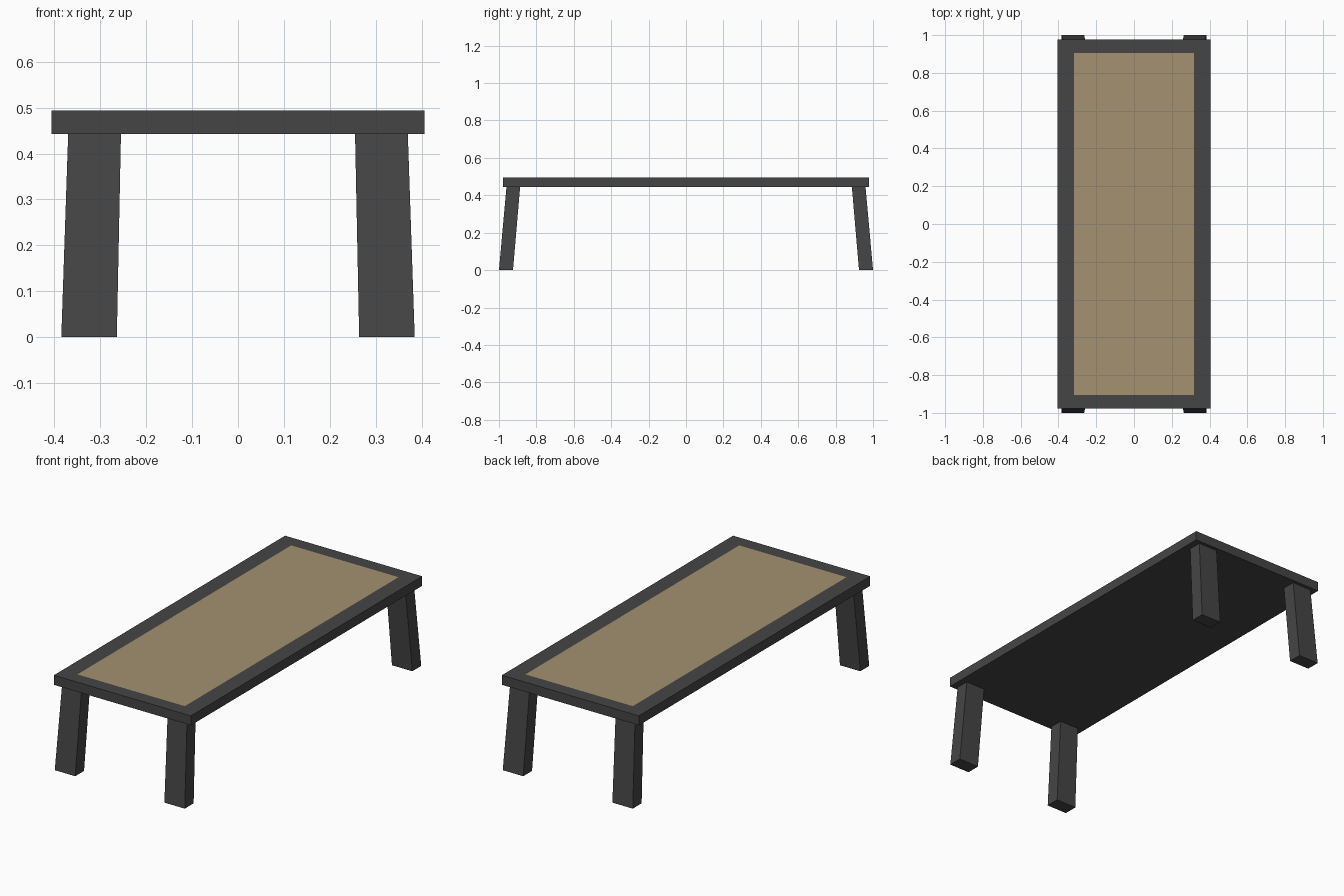
import bpy
import bmesh
from mathutils import Vector

if "Cube" in bpy.data.objects:
    bpy.data.objects.remove(bpy.data.objects["Cube"])


def material(name, rgb):
    mat = bpy.data.materials.new(name)
    mat.diffuse_color = (*rgb, 1.0)
    mat.use_nodes = True
    mat.node_tree.nodes["Principled BSDF"].inputs["Base Color"].default_value = mat.diffuse_color
    return mat


def add_object(name, bm, mats):
    bmesh.ops.recalc_face_normals(bm, faces=bm.faces)
    mesh = bpy.data.meshes.new(name)
    bm.to_mesh(mesh)
    bm.free()
    for m in mats:
        mesh.materials.append(m)
    obj = bpy.data.objects.new(name, mesh)
    bpy.context.collection.objects.link(obj)
    return obj


dark = material("dark_frame", (0.06, 0.06, 0.06))
tan = material("tan_panel", (0.37, 0.284, 0.165))

TOP_Z, UNDER_Z = 0.494, 0.443
HALF_X, HALF_Y = 0.406, 0.978
PANEL_X, PANEL_Y = 0.318, 0.904

# Tabletop: slab with a flush tan panel inset in its upper face
bm = bmesh.new()
bmesh.ops.create_cube(bm, size=1)
bmesh.ops.scale(bm, vec=(2 * HALF_X, 2 * HALF_Y, TOP_Z - UNDER_Z), verts=bm.verts)
bmesh.ops.translate(bm, vec=(0, 0, (TOP_Z + UNDER_Z) / 2), verts=bm.verts)
panel = max(bm.faces, key=lambda f: f.calc_center_median().z)
bmesh.ops.inset_region(bm, faces=[panel], thickness=0.05)
for v in panel.verts:
    v.co.x = PANEL_X if v.co.x > 0 else -PANEL_X
    v.co.y = PANEL_Y if v.co.y > 0 else -PANEL_Y
panel.material_index = 1
add_object("tabletop", bm, [dark, tan])

# Legs: splayed blocks, each lofted from a foot rectangle to a top rectangle
# (inner x, outer x, inner y, outer y, z)
FOOT = (0.264, 0.385, 0.925, 1.0, 0.0)
HEAD = (0.255, 0.370, 0.887, 0.960, UNDER_Z)


def leg(name, sx, sy):
    bm = bmesh.new()
    rings = []
    for x0, x1, y0, y1, z in (FOOT, HEAD):
        corners = ((x0, y0), (x1, y0), (x1, y1), (x0, y1))
        rings.append([bm.verts.new(Vector((sx * x, sy * y, z))) for x, y in corners])
    low, high = rings
    bm.faces.new(low)
    bm.faces.new(high)
    for i in range(4):
        j = (i + 1) % 4
        bm.faces.new((low[i], low[j], high[j], high[i]))
    add_object(name, bm, [dark])


for side, sx in (("left", -1), ("right", 1)):
    for end, sy in (("front", -1), ("back", 1)):
        leg(f"{end}_{side}_leg", sx, sy)
